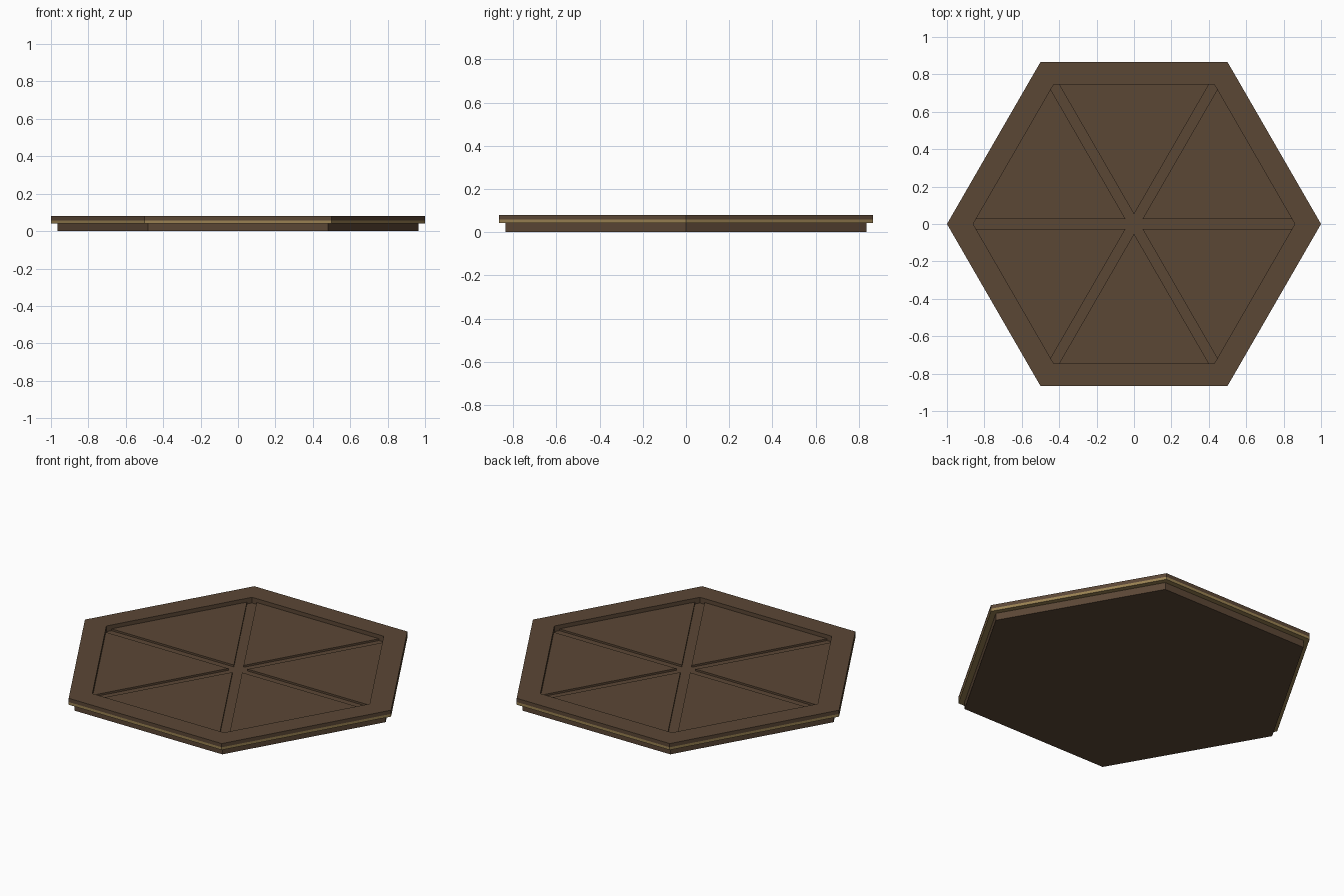
import bpy, bmesh, math

if "Cube" in bpy.data.objects:
    bpy.data.objects.remove(bpy.data.objects["Cube"])


def material(name, color):
    m = bpy.data.materials.new(name)
    m.diffuse_color = (*color, 1)
    m.use_nodes = True
    m.node_tree.nodes["Principled BSDF"].inputs["Base Color"].default_value = m.diffuse_color
    return m


brown = material("dark_brown", (0.105, 0.063, 0.036))
gold = material("dull_gold", (0.32, 0.22, 0.085))


def finish(name, bm, mat):
    bmesh.ops.recalc_face_normals(bm, faces=bm.faces)
    mesh = bpy.data.meshes.new(name)
    bm.to_mesh(mesh)
    bm.free()
    mesh.materials.append(mat)
    ob = bpy.data.objects.new(name, mesh)
    bpy.context.collection.objects.link(ob)
    return ob


def prism(name, outline, z0, z1, mat):
    bm = bmesh.new()
    low = [bm.verts.new((x, y, z0)) for x, y in outline]
    high = [bm.verts.new((x, y, z1)) for x, y in outline]
    bm.faces.new(low)
    bm.faces.new(high)
    n = len(outline)
    for i in range(n):
        j = (i + 1) % n
        bm.faces.new((low[i], low[j], high[j], high[i]))
    return finish(name, bm, mat)


def hexagon(r):
    return [(r * math.cos(math.radians(60 * i)), r * math.sin(math.radians(60 * i)))
            for i in range(6)]


def hex_ring(name, profile, mat):
    """Sweep a closed (radius, z) profile around a hexagon."""
    bm = bmesh.new()
    rows = [[bm.verts.new((x, y, z)) for x, y in hexagon(r)] for r, z in profile]
    n = len(rows)
    for a in range(n):
        b = (a + 1) % n
        for i in range(6):
            j = (i + 1) % 6
            bm.faces.new((rows[a][i], rows[a][j], rows[b][j], rows[b][i]))
    return finish(name, bm, mat)


INNER, TRIM_LOW, TRIM_TOP, TOP = 0.86, 0.042, 0.058, 0.08

# Foot of the tile and the recessed floor seen in the grooves
prism("base", hexagon(0.965), 0, TRIM_LOW, brown)
prism("groove_floor", hexagon(INNER), TRIM_LOW, 0.046, brown)

# Gold band under the rim
hex_ring("gold_trim", [(1, TRIM_LOW), (1, TRIM_TOP), (0.88, TRIM_TOP), (0.88, TRIM_LOW)], gold)

# Raised rim with a sleeve lining the recess
hex_ring("rim", [(1, TOP), (INNER, TOP), (INNER, TRIM_LOW), (0.88, TRIM_LOW),
                 (0.88, TRIM_TOP), (1, TRIM_TOP)], brown)

# Six triangular panels separated by radial grooves
tip = 0.052
edge = INNER * math.cos(math.radians(30))
half = (edge - tip) * math.tan(math.radians(30))
for k in range(6):
    a = math.radians(30 + 60 * k)
    c, s = math.cos(a), math.sin(a)
    tri = [(x * c - y * s, x * s + y * c) for x, y in ((tip, 0), (edge, -half), (edge, half))]
    prism(f"panel_{k + 1}", tri, 0.044, 0.057, brown)
